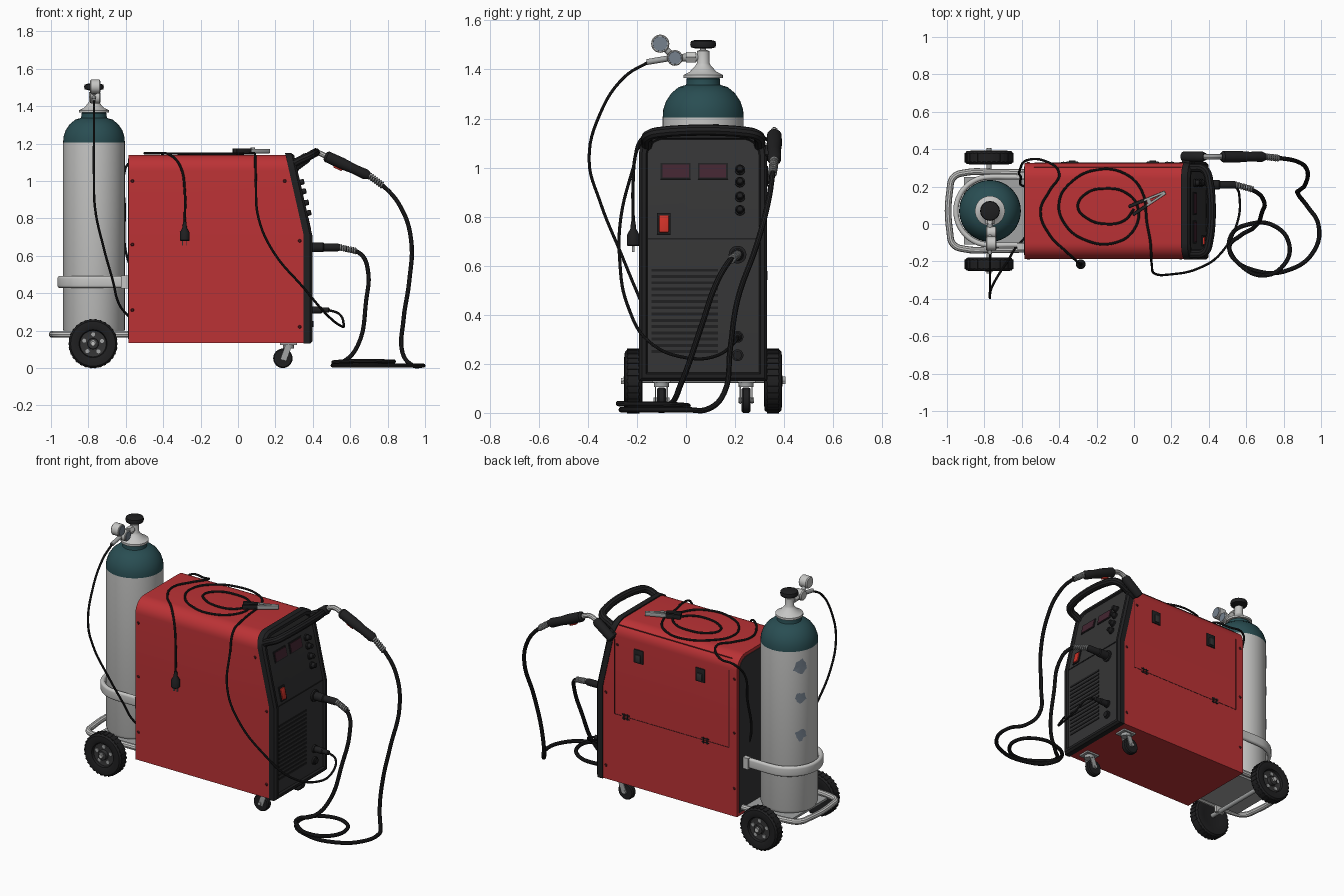
import bpy, bmesh, math, random
from mathutils import Vector, Matrix

if "Cube" in bpy.data.objects:
    bpy.data.objects.remove(bpy.data.objects["Cube"])

random.seed(4)
def mat(name, r, g, b):
    m = bpy.data.materials.new(name)
    m.diffuse_color = (r, g, b, 1)
    m.use_nodes = True
    m.node_tree.nodes["Principled BSDF"].inputs["Base Color"].default_value = m.diffuse_color
    return m
RED = mat("red_paint", .50, .032, .036)
BLACK = mat("black_rubber", .014, .014, .015)
DARK = mat("dark_grey_panel", .035, .035, .036)
LIGHT = mat("light_grey_paint", .56, .56, .55)
METAL = mat("steel", .36, .37, .37)
TEAL = mat("teal_paint", .022, .075, .085)
GLASS = mat("display_plum", .055, .018, .03)
BRIGHT = mat("switch_red", .60, .03, .02)
BLUE = mat("label_blue_grey", .18, .22, .27)
SEAM = mat("seam_dark_red", .09, .012, .014)
CY = .07                                   # centre plane of the machine in y

# ---------- helpers ----------
def add(name, bm, *mats):
    bmesh.ops.recalc_face_normals(bm, faces=bm.faces[:])
    me = bpy.data.meshes.new(name)
    bm.to_mesh(me)
    bm.free()
    ob = bpy.data.objects.new(name, me)
    bpy.context.collection.objects.link(ob)
    for m in mats:
        me.materials.append(m)
    return ob

def box(name, c, s, m, rot=(0, 0, 0), bev=0):
    bm = bmesh.new()
    bmesh.ops.create_cube(bm, size=1)
    bmesh.ops.scale(bm, vec=s, verts=bm.verts)
    if bev:
        bmesh.ops.bevel(bm, geom=bm.edges[:], offset=bev, segments=2, affect='EDGES', profile=.5)
    ob = add(name, bm, m)
    ob.location, ob.rotation_euler = c, rot
    return ob

def lathe(name, prof, p, axis, m, n=32, split=None, m2=None):
    """Revolve (radius, height) pairs about an axis; faces above split use m2."""
    bm = bmesh.new()
    rings = [[bm.verts.new((r * math.cos(k * math.tau / n), r * math.sin(k * math.tau / n), h))
              for k in range(n)] for r, h in prof]
    for a, b in zip(rings, rings[1:]):
        for k in range(n):
            f = bm.faces.new((a[k], a[(k + 1) % n], b[(k + 1) % n], b[k]))
            f.material_index = int(split is not None and f.calc_center_median().z > split)
    bm.faces.new(rings[0])
    bm.faces.new(rings[-1]).material_index = int(split is not None)
    q = Vector(axis).to_track_quat('Z', 'Y').to_matrix().to_4x4()
    bm.transform(Matrix.Translation(p) @ q)
    return add(name, bm, m, *([m2] if m2 else []))

def rod(name, a, b, r, m, r2=None, n=24):
    d = Vector(b) - Vector(a)
    return lathe(name, [(r, 0), (r if r2 is None else r2, d.length)], a, d, m, n)

def tube(name, pts, r, m, ext=0, z=0, res=6):
    cu = bpy.data.curves.new(name, 'CURVE')
    cu.dimensions = '2D' if ext else '3D'
    if ext:
        cu.fill_mode = 'NONE'
    cu.bevel_depth, cu.bevel_resolution, cu.extrude = r, 3, ext
    cu.resolution_u, cu.use_fill_caps = res, True
    s = cu.splines.new('BEZIER')
    s.bezier_points.add(len(pts) - 1)
    for bp, p in zip(s.bezier_points, pts):
        bp.co = p
        bp.handle_left_type = bp.handle_right_type = 'AUTO'
    ob = bpy.data.objects.new(name, cu)
    bpy.context.collection.objects.link(ob)
    ob.location.z = z
    cu.materials.append(m)
    bpy.ops.object.select_all(action='DESELECT')
    ob.select_set(True)
    bpy.context.view_layer.objects.active = ob
    bpy.ops.object.convert(target='MESH')

def spring(name, a, b, r, turns, m):
    a, d = Vector(a), Vector(b) - Vector(a)
    q = d.to_track_quat('Z', 'Y')
    n = turns * 6
    tube(name, [a + d * i / n + q @ Vector((r * math.cos(i * math.tau / 6), r * math.sin(i * math.tau / 6), 0))
                for i in range(n + 1)], .005, m, res=2)

KNEE = .71
def fx(z):                                 # slanted front edge of the case
    return .355 - .226 * max(0, z - KNEE)

def outline(d, top=1.14):
    hw, r = .257 - d, .085 - d * .6
    pts = [(CY - hw, .135 + d), (CY + hw, .135 + d), (CY + hw, KNEE)]
    for c, a0 in ((CY + hw - r, 0), (CY - hw + r, 90)):
        for k in range(9):
            a = math.radians(a0 + k * 90 / 8)
            pts.append((c + r * math.cos(a), top - d - r + r * math.sin(a)))
    return pts + [(CY - hw, KNEE)]

def loft(name, rings, m, m_last=None):
    """Join outlines given as (points, x function); the last cap is folded at the knee."""
    bm = bmesh.new()
    vs = [[bm.verts.new((f(z), y, z)) for y, z in pts] for pts, f in rings]
    n = len(vs[0])
    for a, b in zip(vs, vs[1:]):
        for k in range(n):
            bm.faces.new((a[k], a[(k + 1) % n], b[(k + 1) % n], b[k]))
    for ring, idx in ((vs[0], 0), (vs[-1], int(m_last is not None))):
        for part in ([v for v in ring if v.co.z < KNEE + .001], [v for v in ring if v.co.z > KNEE - .001]):
            bm.faces.new(part).material_index = idx
    return add(name, bm, m, *([m_last] if m_last else []))

# ---------- case, rear panel and front bezel ----------
loft("case_shell", [(outline(0), lambda z: -.585), (outline(0), fx)], RED)
loft("rear_panel", [(outline(.02), lambda z: -.58), (outline(.02), lambda z: -.589)], DARK)
loft("front_bezel", [(outline(-.004, 1.145), lambda z: fx(z) - .004), (outline(-.004, 1.145), lambda z: fx(z) + .03),
                     (outline(.008, 1.145), lambda z: fx(z) + .042), (outline(.024, 1.145), lambda z: fx(z) + .042),
                     (outline(.03, 1.145), lambda z: fx(z) + .03)], BLACK, DARK)
half = [(.265, .228, 1.07), (.32, .23, 1.105), (.375, .222, 1.13), (.398, .18, 1.143)]
tube("carry_handle", [(x, CY - y, z) for x, y, z in half] + [(x, CY + y, z) for x, y, z in half[::-1]], .023, BLACK)

# ---------- front controls ----------
TILT = (0, -.222, 0)
def on_panel(y, z, out=0):
    return (fx(z) + .03 + out, y, z)
N = Vector((math.cos(.222), 0, math.sin(.222)))
for i, y in enumerate((-.042, .11)):
    box(f"display_frame_{i}", on_panel(y, .985), (.008, .122, .068), BLACK, TILT)
    box(f"display_{i}", on_panel(y, .985, .003), (.008, .108, .054), GLASS, TILT)
for i, z in enumerate((.99, .94, .88, .825)):
    lathe(f"control_knob_{i}", [(.021, 0), (.021, .008), (.016, .01), (.014, .03), (.01, .033)], on_panel(.22, z), N, BLACK)
box("switch_frame", on_panel(-.09, .77), (.012, .055, .088), BLACK, TILT)
box("power_switch", on_panel(-.09, .77, .006), (.014, .04, .07), BRIGHT, TILT, .004)
box("panel_seam", (.386, CY, KNEE), (.004, .45, .006), BLACK)
for i in range(14):
    box(f"vent_slot_{i}", (.386, -.005, .25 + i * .0255), (.006, .27, .012), BLACK)
for z, r in ((.645, .036), (.31, .024), (.235, .024)):
    lathe("socket", [(r, 0), (r, .012), (r * .7, .014), (r * .7, .02)], (.383, .21, z), (1, 0, 0), BLACK)
lathe("torch_connector", [(.026, 0), (.026, .07), (.021, .075), (.021, .15), (.014, .165)], (.385, .21, .645), (1, 0, 0), BLACK)
spring("connector_spring", (.545, .21, .645), (.635, .185, .625), .013, 7, METAL)
lathe("earth_plug", [(.019, 0), (.019, .06), (.014, .065), (.014, .1), (.008, .105)], (.385, .21, .31), (1, 0, 0), BLACK)

# ---------- case details: screws, latches, hinges, door seams ----------
for x, z in ((-.565, 1.0), (-.565, .66), (-.565, .31), (.25, 1.0), (.33, .68), (.33, .22)):
    for y, s in ((-.187, -1), (.327, 1)):
        lathe("case_screw", [(.009, 0), (.006, .004)], (x, y, z), (0, s, 0), SEAM, 12)
for x in (-.33, .10):
    box("door_latch", (x, .329, .965), (.065, .01, .085), BLACK, bev=.003)
    box("latch_lever", (x, .335, .955), (.034, .01, .045), DARK, bev=.003)
for x in (-.365, .19):
    for dz in (-.012, .012):
        box("door_hinge", (x, .328, .56 + dz), (.05, .006, .006), BLACK)
    for dx in (-.012, .012):
        box("door_hinge_pin", (x + dx, .329, .56), (.006, .008, .036), BLACK)
box("door_seam_low", (-.13, .327, .56), (.8, .003, .004), SEAM)
for x, h in ((-.53, .49), (.27, .47)):
    box("door_seam_side", (x, .327, .56 + h / 2), (.004, .003, h), SEAM)
box("door_seam_top", (-.14, .303, 1.115), (.79, .004, .004), SEAM)

# ---------- gas cylinder, valve and regulator ----------
GX = -.77
lathe("gas_cylinder", [(.14, .18), (.158, .187), (.165, .205), (.165, 1.205), (.163, 1.235), (.152, 1.27), (.13, 1.303),
                       (.1, 1.328), (.07, 1.337), (.068, 1.345), (.068, 1.362), (.062, 1.368)],
      (GX, CY, 0), (0, 0, 1), LIGHT, 48, 1.206, TEAL)
lathe("cylinder_valve", [(.08, 1.365), (.08, 1.378), (.055, 1.39), (.032, 1.415), (.026, 1.425), (.026, 1.475), (.012, 1.48),
                         (.012, 1.49)], (GX, CY, 0), (0, 0, 1), LIGHT)
lathe("valve_handwheel", [(.03, 1.485), (.05, 1.49), (.053, 1.503), (.05, 1.515), (.03, 1.521)], (GX, CY, 0), (0, 0, 1), BLACK, 16)
rod("regulator_inlet", (GX, CY, 1.45), (GX, -.05, 1.447), .016, METAL)
rod("regulator_nut", (GX, .04, 1.45), (GX, .0, 1.45), .024, LIGHT, n=6)
rod("gauge_link", (GX, -.045, 1.447), (GX, -.105, 1.505), .013, METAL)
for y, z, r in ((-.045, 1.447, .032), (-.105, 1.505, .037)):
    lathe("pressure_gauge", [(r * .85, -.022), (r, -.016), (r, .03), (r * .9, .033)], (GX, y, z), (1, 0, 0), LIGHT)
    lathe("gauge_face", [(r * .82, .033), (r * .8, .036)], (GX, y, z), (1, 0, 0), BLUE)
rod("hose_outlet", (GX, -.06, 1.447), (GX, -.16, 1.43), .012, METAL)
for i, (z0, w) in enumerate(((1.11, .05), (.91, .038), (.68, .04))):   # worn labels
    bm = bmesh.new()
    pts = [(0, 0)] + [(w * random.uniform(.6, 1.1) * math.cos(k * math.tau / 14),
                       w * random.uniform(.6, 1.1) * math.sin(k * math.tau / 14)) for k in range(14)]
    vs = [bm.verts.new((GX + .1675 * math.cos(2.58 + u / .165), CY + .1675 * math.sin(2.58 + u / .165), z0 + v)) for u, v in pts]
    for k in range(14):
        bm.faces.new((vs[0], vs[1 + k], vs[1 + (k + 1) % 14]))
    ob = add(f"worn_label_{i}", bm, BLUE)
    if ob.data.polygons[0].normal.x > 0:
        ob.data.flip_normals()

# ---------- cylinder carrier, axle, wheels ----------
arc = [(GX + .182 * math.cos(math.radians(a)), CY + .182 * math.sin(math.radians(a)), 0) for a in range(90, 271, 15)]
tube("cylinder_belt", [(-.58, CY + .182, 0), (-.67, CY + .182, 0)] + arc + [(-.67, CY - .182, 0), (-.58, CY - .182, 0)],
     .014, LIGHT, .018, .46)
side = [(-.56, .205), (-.75, .207), (-.9, .205), (-.965, .18), (-.985, .11)]
tube("carrier_tube", [(x, CY + y, .18) for x, y in side] + [(x, CY - y, .18) for x, y in side[::-1]], .018, LIGHT)
box("cylinder_tray", (-.74, CY, .172), (.34, .36, .014), METAL)
rod("wheel_axle", (-.775, -.255, .135), (-.775, .405, .135), .014, METAL)
for s in (-1, 1):
    box("axle_bracket", (-.775, CY + s * .19, .155), (.06, .02, .06), LIGHT)
    box("belt_bracket", (-.60, CY + s * .19, .46), (.05, .03, .07), LIGHT)
    p, ax = (-.775, CY + s * .285, .13), (0, s, 0)
    lathe("wheel_tyre", [(.07, -.03), (.095, -.037), (.12, -.034), (.13, -.022), (.13, .022), (.12, .034), (.095, .037),
                         (.075, .03), (.07, .012)], p, ax, BLACK, 40)
    lathe("wheel_hub", [(.07, -.02), (.07, .016), (.05, .012), (.03, .014), (.028, .036), (.02, .038)], p, ax, DARK)
    lathe("axle_nut", [(.013, .03), (.013, .05)], p, ax, LIGHT, 6)
    for k in range(5):
        a = k * math.tau / 5 + .3
        rod("hub_bolt", (p[0] + .05 * math.cos(a), p[1] + s * .008, p[2] + .05 * math.sin(a)),
            (p[0] + .05 * math.cos(a), p[1] + s * .018, p[2] + .05 * math.sin(a)), .011, METAL, n=12)
    for k in range(30):
        a = k * math.tau / 30
        box("tyre_tread", (p[0] + .129 * math.cos(a), p[1], p[2] + .129 * math.sin(a)), (.006, .05, .012), BLACK, (0, -a, 0))

# ---------- swivel casters ----------
for y in (-.1, .245):
    box("caster_plate", (.27, y, .13), (.09, .075, .012), METAL)
    rod("caster_swivel", (.27, y, .105), (.27, y, .126), .03, METAL)
    for s in (-1, 1):
        box("caster_fork", (.256, y + s * .024, .08), (.034, .005, .08), METAL, (0, .35, 0))
    lathe("caster_wheel", [(.03, -.018), (.046, -.018), (.052, -.011), (.052, .011), (.046, .018), (.03, .018)], (.24, y, .052), (0, 1, 0), BLACK)
    rod("caster_pin", (.24, y - .032, .052), (.24, y + .032, .052), .011, METAL, n=12)

# ---------- welding torch and its lead ----------
TY = .36
lathe("torch_nozzle", [(.02, 0), (.027, .006), (.028, .13), (.02, .15)], (.26, TY, 1.045), (.12, 0, .09), BLACK)
box("torch_holder", (.29, .335, 1.06), (.05, .03, .05), BLACK, (0, -.6, 0), .005)
tube("torch_neck", [(.36, TY, 1.12), (.39, TY, 1.142), (.425, TY, 1.15), (.48, TY, 1.128)], .015, LIGHT)
lathe("torch_grip", [(.02, 0), (.03, .012), (.031, .1), (.026, .17), (.028, .24), (.018, .262)], (.465, TY, 1.135), (.24, 0, -.11), BLACK)
box("torch_trigger", (.535, TY, 1.072), (.05, .02, .02), BRIGHT, (0, .43, 0), .004)
spring("torch_spring", (.70, TY, 1.03), (.775, .352, .975), .014, 7, METAL)
tube("torch_lead", [(.69, TY, 1.03), (.78, .352, .97), (.87, .335, .86), (.925, .29, .69), (.915, .21, .46), (.885, .18, .26),
                    (.88, .155, .08), (.93, .09, .016), (.985, 0, .013), (.965, -.14, .013), (.83, -.245, .013), (.65, -.25, .013),
                    (.525, -.17, .013), (.52, -.06, .016), (.62, 0, .025), (.75, -.01, .03), (.83, -.11, .035), (.8, -.22, .035),
                    (.69, -.275, .038), (.57, -.22, .035), (.51, -.12, .03), (.565, -.065, .035), (.64, -.02, .12), (.685, .065, .36),
                    (.695, .12, .52), (.655, .17, .61), (.54, .21, .645)], .0115, BLACK)

# ---------- earth lead coiled on top, with clamp ----------
coil = [(0, .08), (-.05, .02), (-.15, 0), (-.25, .03), (-.30, .09), (-.26, .16), (-.15, .19), (-.04, .165), (.02, .09), (0, -.03),
        (-.1, -.1), (-.25, -.09), (-.37, 0), (-.40, .12), (-.34, .22), (-.2, .29), (-.05, .27), (.04, .18), (.07, 0), (.088, -.1)]
tube("earth_lead", [(x, y, 1.147 if y < .25 else 1.142) for x, y in coil] +
     [(.092, -.175, 1.125), (.095, -.215, 1.0), (.11, -.265, .8), (.19, -.27, .62), (.35, -.235, .43), (.47, -.15, .29), (.55, 0, .225),
      (.565, .13, .235), (.54, .2, .29), (.485, .21, .31)], .0065, BLACK)
A = math.atan2(.09, .17)
for s in (-1, 1):
    a = A - s * .1
    side_v = Vector((-math.sin(A), math.cos(A), 0)) * s * .014
    u = Vector((math.cos(a), math.sin(a), 0))
    mid = Vector((.075, .12, 1.16)) + side_v
    box("clamp_jaw", mid + u * .04, (.13, .013, .024), METAL, (0, 0, a), .003)
    box("clamp_handle", mid - u * .06, (.09, .018, .028), BLACK, (0, 0, a), .004)
rod("clamp_pivot", (.08, .122, 1.145), (.08, .122, 1.178), .012, METAL)

# ---------- mains lead with plug, gas hose ----------
tube("mains_lead", [(-.58, .2, .55), (-.605, .21, .65), (-.605, .25, .85), (-.61, .29, 1.03), (-.575, .34, 1.1), (-.47, .335, 1.11),
                    (-.40, .27, 1.145), (-.45, .18, 1.148), (-.50, .07, 1.148), (-.45, -.06, 1.148), (-.36, -.15, 1.138),
                    (-.305, -.2, 1.07), (-.285, -.215, .95), (-.285, -.215, .77)], .0065, BLACK)
lathe("mains_plug", [(.009, 0), (.012, .03), (.026, .055), (.026, .095), (.022, .1)], (-.285, -.215, .78), (0, 0, -1), BLACK)
for dx in (-.011, .011):
    box("plug_prong", (-.285 + dx, -.215, .67), (.005, .01, .03), METAL)
tube("gas_hose", [(GX, -.15, 1.432), (GX, -.25, 1.37), (GX, -.35, 1.22), (GX, -.395, 1.03), (-.765, -.35, .86), (-.72, -.265, .65),
                  (-.67, -.19, .47), (-.635, -.13, .34), (-.58, -.07, .27)], .0065, BLACK)

# smooth shading with sharp edges kept
bpy.ops.object.select_all(action='SELECT')
bpy.ops.object.shade_smooth_by_angle(angle=math.radians(35))
